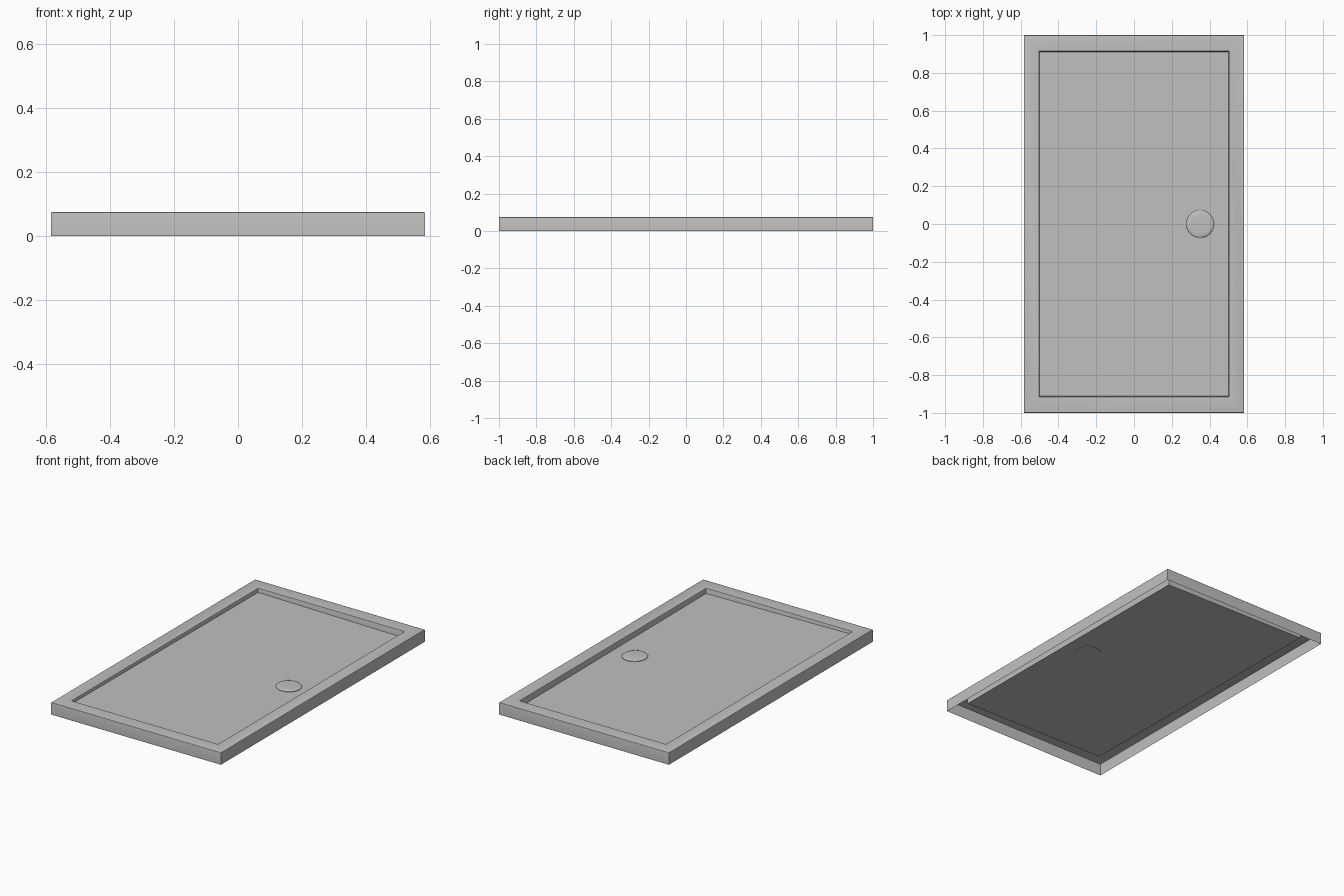
import bpy
import bmesh
import math

if "Cube" in bpy.data.objects:
    bpy.data.objects.remove(bpy.data.objects["Cube"], do_unlink=True)

HALF_X, HALF_Y, TOP = 0.583, 1.0, 0.075
EDGE = 0.004      # softened edge radius
RIM_X, RIM_Y = 0.077, 0.082

grey = bpy.data.materials.new("tray grey")
grey.use_nodes = True
colour = (0.53, 0.53, 0.515, 1)
grey.diffuse_color = colour
grey.node_tree.nodes["Principled BSDF"].inputs["Base Color"].default_value = colour


def floor_z(x, y):
    """Floor falls gently towards the drain side."""
    return 0.046 - 0.014 * x - 0.004 * y


def make_object(name, bm):
    bmesh.ops.recalc_face_normals(bm, faces=bm.faces)
    mesh = bpy.data.meshes.new(name)
    bm.to_mesh(mesh)
    bm.free()
    mesh.materials.append(grey)
    obj = bpy.data.objects.new(name, mesh)
    bpy.context.collection.objects.link(obj)
    bpy.ops.object.select_all(action="DESELECT")
    obj.select_set(True)
    bpy.context.view_layer.objects.active = obj
    bpy.ops.object.shade_smooth_by_angle(angle=math.radians(35))
    return obj


def bridge(bm, lower, upper):
    n = len(lower)
    for i in range(n):
        j = (i + 1) % n
        bm.faces.new((lower[i], lower[j], upper[j], upper[i]))


def rectangle(bm, hx, hy, z=None):
    corners = [(-hx, -hy), (hx, -hy), (hx, hy), (-hx, hy)]
    return [bm.verts.new((x, y, floor_z(x, y) if z is None else z)) for x, y in corners]


# Tray: open-bottomed shell with skirt, flat rim and sunken floor
bm = bmesh.new()
rings = [rectangle(bm, HALF_X, HALF_Y, 0)]
arc = [math.radians(a) for a in (0, 30, 60, 90)]
for a in arc:
    inset = EDGE * (1 - math.cos(a))
    rings.append(rectangle(bm, HALF_X - inset, HALF_Y - inset, TOP - EDGE * (1 - math.sin(a))))
for a in arc:
    inset = EDGE * math.sin(a)
    rings.append(rectangle(bm, HALF_X - RIM_X - inset, HALF_Y - RIM_Y - inset,
                           TOP - EDGE * (1 - math.cos(a))))
rings.append(rectangle(bm, HALF_X - RIM_X - 0.006, HALF_Y - RIM_Y - 0.007))
for lower, upper in zip(rings, rings[1:]):
    bridge(bm, lower, upper)
bm.faces.new(rings[-1])
make_object("shower_tray", bm)

# Drain cover: low rounded disc set in the floor
bm = bmesh.new()
profile = [(0.073, -0.003), (0.073, 0.003), (0.070, 0.006), (0.062, 0.008), (0.04, 0.009)]
loops = []
for radius, height in profile:
    loop = []
    for i in range(48):
        a = math.tau * i / 48
        x, y = 0.35 + radius * math.cos(a), radius * math.sin(a)
        loop.append(bm.verts.new((x, y, floor_z(x, y) + height)))
    loops.append(loop)
for lower, upper in zip(loops, loops[1:]):
    bridge(bm, lower, upper)
bm.faces.new(loops[0])
bm.faces.new(loops[-1])
make_object("drain_cover", bm)
